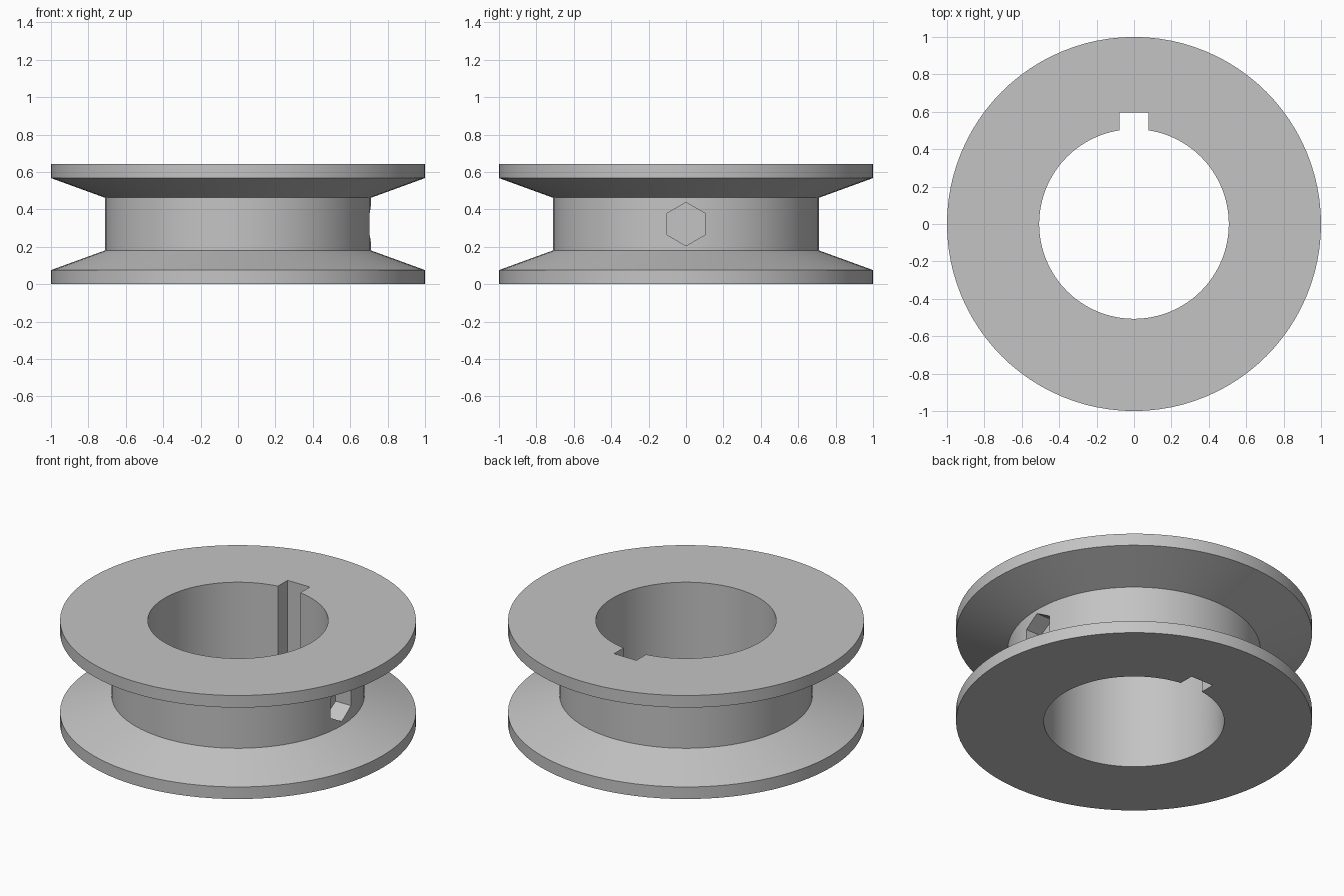
import bpy, bmesh, math
from mathutils import Matrix

if "Cube" in bpy.data.objects:
    bpy.data.objects.remove(bpy.data.objects["Cube"])

SEGMENTS = 96
HEIGHT = 0.642
MID = HEIGHT / 2

grey = bpy.data.materials.new("plain grey")
grey.diffuse_color = (0.55, 0.55, 0.55, 1)
grey.use_nodes = True
grey.node_tree.nodes["Principled BSDF"].inputs["Base Color"].default_value = grey.diffuse_color


def add_object(name, bm):
    bmesh.ops.recalc_face_normals(bm, faces=bm.faces)
    mesh = bpy.data.meshes.new(name)
    bm.to_mesh(mesh)
    bm.free()
    mesh.materials.append(grey)
    obj = bpy.data.objects.new(name, mesh)
    bpy.context.collection.objects.link(obj)
    return obj


def prism_along_x(name, sides, radius, x0, x1, turn=0.0):
    bm = bmesh.new()
    bmesh.ops.create_cone(bm, cap_ends=True, segments=sides, radius1=radius,
                          radius2=radius, depth=x1 - x0)
    place = (Matrix.Translation(((x0 + x1) / 2, 0, MID))
             @ Matrix.Rotation(turn, 4, 'X')
             @ Matrix.Rotation(math.pi / 2, 4, 'Y'))
    bm.transform(place)
    return add_object(name, bm)


# Grooved wheel: closed radius/height profile turned around z
half = [(0.507, 0), (1, 0), (1, 0.075), (0.711, 0.18)]
profile = half + [(r, HEIGHT - z) for r, z in reversed(half)]
bm = bmesh.new()
rings = []
for i in range(SEGMENTS):
    a = 2 * math.pi * i / SEGMENTS
    rings.append([bm.verts.new((r * math.cos(a), r * math.sin(a), z)) for r, z in profile])
for i in range(SEGMENTS):
    here, after = rings[i], rings[(i + 1) % SEGMENTS]
    for j in range(len(profile)):
        k = (j + 1) % len(profile)
        bm.faces.new((here[j], after[j], after[k], here[k]))
pulley = add_object("pulley_wheel", bm)

# Keyway slot at the back of the bore
bm = bmesh.new()
bmesh.ops.create_cube(bm, size=1)
bm.transform(Matrix.Translation((0, 0.4475, MID)) @ Matrix.Diagonal((0.154, 0.295, 1, 1)))
keyway = add_object("keyway_cutter", bm)

# Cross hole through both hub walls, and hexagonal nut pocket on the right
cross_hole = prism_along_x("cross_hole_cutter", 32, 0.058, -0.9, 0.9)
nut_pocket = prism_along_x("nut_pocket_cutter", 6, 0.116, 0.60, 0.9, math.pi / 2)

bpy.context.view_layer.objects.active = pulley
pulley.select_set(True)
for cutter in (keyway, cross_hole, nut_pocket):
    mod = pulley.modifiers.new(cutter.name, 'BOOLEAN')
    mod.operation = 'DIFFERENCE'
    mod.solver = 'EXACT'
    mod.object = cutter
    bpy.ops.object.modifier_apply(modifier=mod.name)
    bpy.data.objects.remove(cutter)

bpy.ops.object.select_all(action='DESELECT')
pulley.select_set(True)
bpy.ops.object.shade_smooth_by_angle(angle=math.radians(15))
